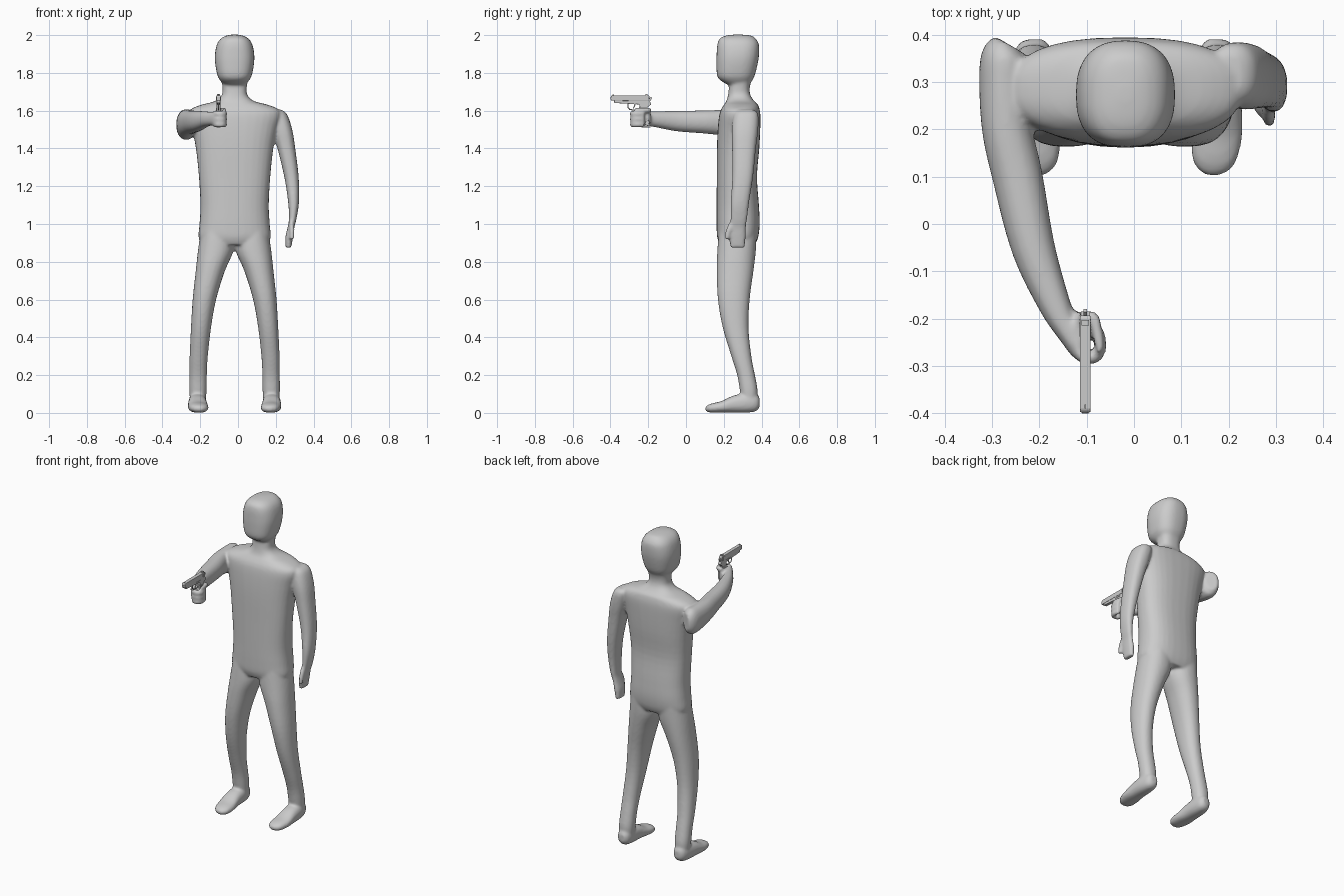
import bpy, bmesh, math
from mathutils import Vector

CX = -0.018  # symmetry line of torso, head and legs


def spline(secs, steps=4):
    """Catmull-Rom interpolation of cross-section tuples."""
    vs = [Vector(s) for s in secs]
    out = []
    for i in range(len(vs) - 1):
        a, b, c, d = vs[max(i - 1, 0)], vs[i], vs[i + 1], vs[min(i + 2, len(vs) - 1)]
        for k in range(steps):
            t = k / steps
            out.append(0.5 * (2 * b + (c - a) * t + (2 * a - 5 * b + 4 * c - d) * t * t
                              + (3 * b - a - 3 * c + d) * t ** 3))
    return out + [vs[-1]]


def loft(bm, secs, vertical=True, power=2.0, n=32):
    """Closed skin through elliptical sections (x, y, z, ru, rv)."""
    rows = spline(secs)
    rings = []
    for i, r in enumerate(rows):
        p = Vector(r[:3])
        u, v = Vector((1, 0, 0)), Vector((0, 1, 0))
        if not vertical:
            t = Vector(rows[min(i + 1, len(rows) - 1)][:3]) - Vector(rows[max(i - 1, 0)][:3])
            v = Vector((0, 0, 1))
            u = t.cross(v).normalized()
        ring = []
        for k in range(n):
            a = 2 * math.pi * k / n
            c, s = math.cos(a), math.sin(a)
            e = 2 / power
            ring.append(bm.verts.new(p + u * max(r[3], .004) * math.copysign(abs(c) ** e, c)
                                     + v * max(r[4], .004) * math.copysign(abs(s) ** e, s)))
        rings.append(ring)
    faces = [bm.faces.new(rings[0]), bm.faces.new(rings[-1])]
    for a, b in zip(rings, rings[1:]):
        for k in range(n):
            faces.append(bm.faces.new((a[k], a[(k + 1) % n], b[(k + 1) % n], b[k])))
    bmesh.ops.recalc_face_normals(bm, faces=faces)


def to_object(bm, name):
    me = bpy.data.meshes.new(name)
    bm.to_mesh(me)
    bm.free()
    ob = bpy.data.objects.new(name, me)
    bpy.context.collection.objects.link(ob)
    return ob


body = bmesh.new()


def column(rows, power):
    """Vertical part from (z, half width, y front, y back)."""
    loft(body, [(CX, (f + b) / 2, z, w, (b - f) / 2) for z, w, f, b in rows], True, power)


# torso and neck
column([(.89, .17, .18, .365), (.93, .191, .165, .382), (1.0, .186, .162, .39),
        (1.1, .181, .162, .386), (1.25, .189, .163, .376), (1.4, .205, .164, .388),
        (1.5, .225, .168, .393), (1.57, .245, .175, .394), (1.605, .235, .185, .39),
        (1.63, .18, .2, .382), (1.65, .105, .213, .362), (1.68, .069, .222, .342),
        (1.72, .064, .227, .337), (1.77, .07, .23, .35)], 2.5)
# head
column([(1.735, .055, .225, .335), (1.762, .078, .18, .352), (1.79, .092, .164, .365),
        (1.85, .103, .161, .38), (1.9, .104, .162, .387), (1.95, .094, .166, .386),
        (1.98, .075, .178, .37), (1.997, .045, .21, .345), (2.003, .012, .26, .29)], 2.5)

# legs and feet
for s in (-1, 1):
    loft(body, [(CX + s * d, cy, z, rx, ry) for z, d, cy, rx, ry in (
        (.97, .09, .275, .088, .1), (.86, .1, .268, .094, .102), (.75, .129, .26, .077, .097),
        (.6, .16, .253, .062, .084), (.45, .178, .263, .053, .068), (.3, .19, .293, .048, .053),
        (.2, .193, .318, .046, .047), (.12, .194, .332, .046, .047), (.05, .194, .335, .04, .04))],
        True, 2.2)
    loft(body, [(CX + s * d, y, z, ru, rv) for d, y, z, ru, rv in (
        (.194, .39, .055, .02, .025), (.194, .37, .055, .038, .046), (.196, .32, .053, .047, .052),
        (.196, .25, .046, .05, .045), (.193, .19, .032, .054, .031), (.187, .14, .026, .048, .025),
        (.184, .115, .023, .034, .018), (.183, .103, .022, .014, .009))], False, 2.3)

# hanging arm with hand and thumb
loft(body, [(.2, .315, 1.605, .03, .045), (.21, .317, 1.58, .05, .065), (.233, .312, 1.5, .054, .07),
            (.256, .307, 1.4, .047, .063), (.283, .3, 1.25, .038, .055), (.294, .286, 1.12, .029, .049),
            (.29, .28, 1.03, .02, .044), (.28, .275, .98, .018, .042), (.271, .272, .93, .02, .044),
            (.267, .273, .875, .015, .038)], True, 2.4)
loft(body, [(.282, .25, 1.01, .014, .02), (.286, .228, .97, .014, .016), (.286, .216, .92, .011, .012)])

# raised arm reaching to the grip
loft(body, [(-.262, .378, 1.53, .035, .055), (-.272, .355, 1.527, .05, .078),
            (-.274, .3, 1.527, .053, .08), (-.268, .2, 1.536, .053, .069), (-.246, .1, 1.54, .053, .061),
            (-.213, -.05, 1.545, .046, .054), (-.168, -.17, 1.555, .034, .041),
            (-.135, -.235, 1.558, .024, .036), (-.115, -.275, 1.558, .016, .036)], False, 2.2)

# gripping hand: palm heel, three curled fingers and thumb
loft(body, [(-.108, -.188, 1.56, .018, .03), (-.112, -.215, 1.56, .022, .042),
            (-.115, -.255, 1.557, .018, .042)], False)
for z in (1.527, 1.555, 1.583):
    loft(body, [(-.122, -.245, z, .014, .016), (-.112, -.278, z, .014, .016),
                (-.085, -.282, z, .014, .016), (-.071, -.262, z, .013, .016),
                (-.075, -.22, z, .012, .015)], False, n=16)
loft(body, [(-.115, -.2, 1.6, .013, .014), (-.088, -.196, 1.602, .013, .014),
            (-.078, -.225, 1.604, .012, .013), (-.071, -.27, 1.606, .009, .01)], False, n=16)

# fuse everything into one smooth skin
ob = to_object(body, "body")
m = ob.modifiers.new("fuse", 'REMESH')
m.mode, m.voxel_size, m.use_smooth_shade = 'VOXEL', .0075, True
m = ob.modifiers.new("soften", 'SMOOTH')
m.factor, m.iterations = .5, 6

# ---- pistol ----
GX = -.103


def plate(name, pts, half, bevel=.002):
    """Side profile (y, z) extruded across x."""
    bm = bmesh.new()
    f = bm.faces.new([bm.verts.new((GX - half, y, z)) for y, z in pts])
    r = bmesh.ops.extrude_face_region(bm, geom=[f])
    bmesh.ops.translate(bm, verts=[v for v in r["geom"] if isinstance(v, bmesh.types.BMVert)],
                        vec=(2 * half, 0, 0))
    bmesh.ops.recalc_face_normals(bm, faces=bm.faces)
    o = to_object(bm, name)
    if bevel:
        b = o.modifiers.new("bevel", 'BEVEL')
        b.width, b.segments = bevel, 2
    return o


def block(name, y0, y1, z0, z1, half, bevel=0):
    return plate(name, [(y0, z0), (y1, z0), (y1, z1), (y0, z1)], half, bevel)


plate("slide", [(-.398, 1.653), (-.196, 1.65), (-.193, 1.677), (-.2, 1.681), (-.392, 1.681),
                (-.398, 1.676)], .0115, .003)
plate("frame", [(-.38, 1.656), (-.38, 1.641), (-.315, 1.637), (-.246, 1.633), (-.244, 1.6),
                (-.234, 1.525), (-.19, 1.518), (-.203, 1.595), (-.204, 1.618), (-.184, 1.633),
                (-.186, 1.641), (-.196, 1.654)], .0095)
plate("grip_panels", [(-.238, 1.615), (-.229, 1.53), (-.196, 1.525), (-.209, 1.61)], .0125)
plate("trigger", [(-.274, 1.637), (-.276, 1.622), (-.281, 1.613), (-.277, 1.612), (-.27, 1.622),
                  (-.266, 1.637)], .003, 0)
plate("hammer", [(-.2, 1.65), (-.188, 1.65), (-.18, 1.668), (-.186, 1.673), (-.194, 1.664)], .004, 0)
block("front_sight", -.39, -.381, 1.68, 1.686, .002)
block("rear_sight", -.214, -.203, 1.68, 1.687, .008)
block("magazine_base", -.237, -.187, 1.511, 1.519, .0105, .002)
block("slide_catch", -.28, -.235, 1.641, 1.646, .0115)
for i in range(5):
    block("slide_rib", -.228 + i * .006, -.225 + i * .006, 1.655, 1.675, .0123)

# trigger guard
cu = bpy.data.curves.new("trigger_guard", 'CURVE')
cu.dimensions, cu.bevel_depth, cu.bevel_resolution = '3D', .003, 2
pts = [(-.306, 1.638), (-.307, 1.618), (-.298, 1.606), (-.268, 1.603), (-.252, 1.608), (-.243, 1.616)]
sp = cu.splines.new('POLY')
sp.points.add(len(pts) - 1)
for p, (y, z) in zip(sp.points, pts):
    p.co = (GX, y, z, 1)
bpy.context.collection.objects.link(bpy.data.objects.new("trigger_guard", cu))

# muzzle
bpy.ops.mesh.primitive_cylinder_add(vertices=20, radius=.007, depth=.03,
                                    location=(GX, -.385, 1.665), rotation=(math.pi / 2, 0, 0))
bpy.context.object.name = "muzzle"
bpy.ops.object.shade_smooth_by_angle()
